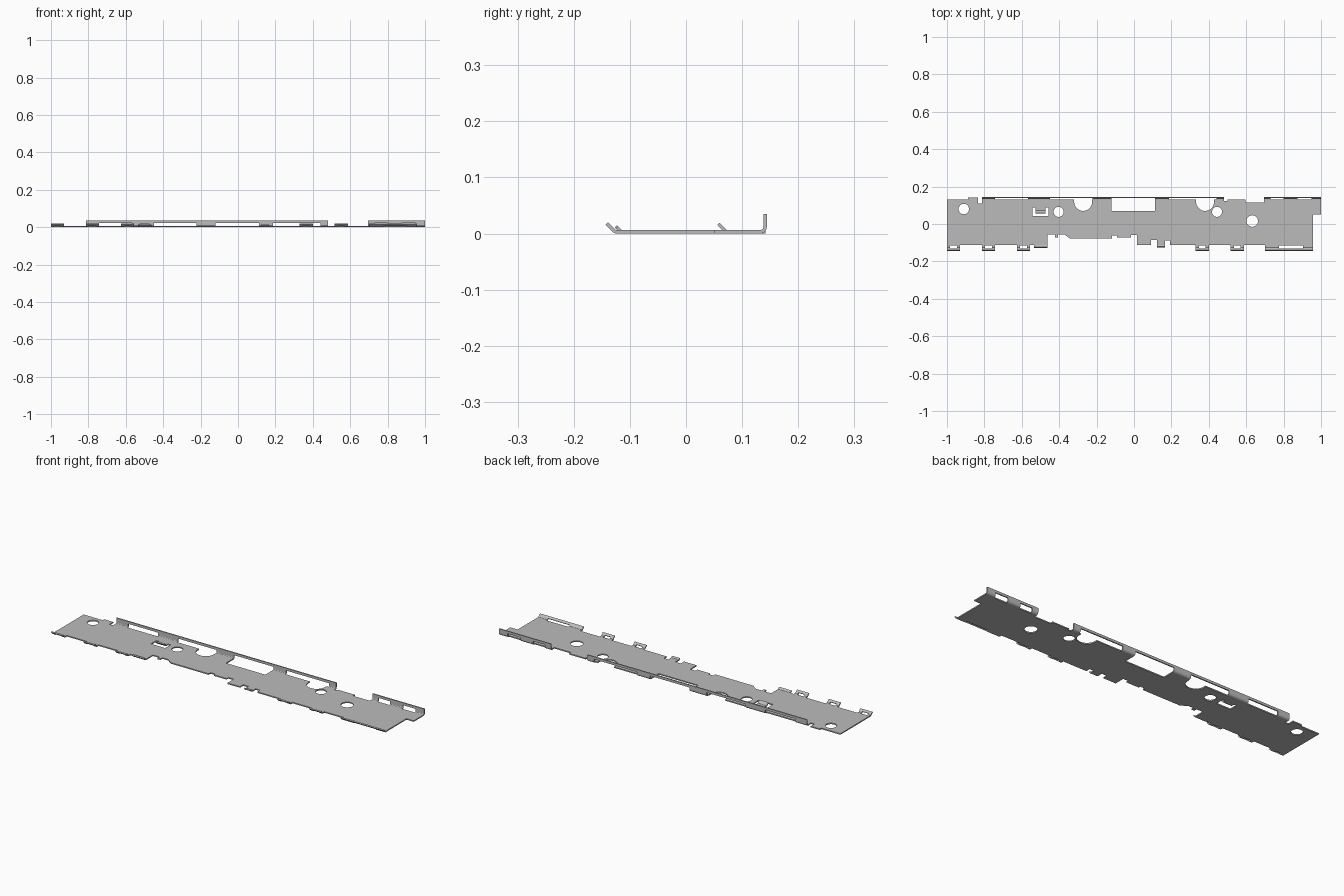
import bpy, bmesh, math
from mathutils import Vector

THICK = 0.006
EDGE, LIP = -0.112, -0.147      # front edge and lip tip in the flat pattern
BACK, FLANGE = 0.13, 0.169      # back edge and flange tip in the flat pattern
SLOT_TOP = 0.156

cube = bpy.data.objects.get("Cube")
if cube:
    bpy.data.objects.remove(cube)

steel = bpy.data.materials.new("grey steel")
steel.use_nodes = True
steel.diffuse_color = (0.5, 0.5, 0.5, 1)
steel.node_tree.nodes["Principled BSDF"].inputs["Base Color"].default_value = (0.5, 0.5, 0.5, 1)


def stepped(start, steps):
    """Edge made of level runs; each step is (end x, y, optional slanted gap)."""
    points, x = [], start
    for end, y, *gap in steps:
        points += [(x, y), (end, y)]
        x = end + (gap[0] if gap else 0)
    return points


def rect(x0, x1, y0, y1):
    return [(x0, y0), (x1, y0), (x1, y1), (x0, y1)]


def arc(cx, cy, r, start, end, n):
    return [(cx + r * math.cos(start + (end - start) * i / n),
             cy + r * math.sin(start + (end - start) * i / n)) for i in range(n + 1)]


def circle(cx, cy, r):
    return arc(cx, cy, r, 0, 2 * math.pi, 32)[:-1]


def scooped_slot(x0, x1, cx, r):
    """Flange slot joined to a round scoop in the sheet."""
    scoop = arc(cx, 0.118, r, math.pi, 2 * math.pi, 16)
    return ([(x0, BACK), (cx - r, BACK)] + scoop +
            [(cx + r, BACK), (x1, BACK), (x1, SLOT_TOP), (x0, SLOT_TOP)])


# Flat pattern outline: front edge left to right, then back edge
front = stepped(-1, [
    (-0.93, LIP), (-0.813, EDGE), (-0.743, LIP), (-0.626, EDGE), (-0.556, LIP),
    (-0.535, EDGE), (-0.462, -0.129), (-0.422, -0.056), (-0.406, -0.073),
    (-0.372, -0.056, 0.03), (-0.118, -0.078), (-0.09, -0.062), (-0.016, -0.073),
    (0.016, -0.058), (0.09, EDGE), (0.122, -0.085), (0.166, -0.126),
    (0.192, -0.088), (0.33, EDGE), (0.4, LIP), (0.517, EDGE), (0.587, LIP),
    (0.7, EDGE), (0.957, LIP), (1, 0.05)])
back = stepped(-1, [
    (-0.888, BACK), (-0.834, 0.142), (-0.813, 0.11), (0.481, FLANGE),
    (0.5, 0.122), (0.597, BACK), (0.695, 0.115), (1, FLANGE)])
outline = front + back[::-1]

# Cutouts: round holes, flange slots, central window, lip slots
holes = [circle(-0.91, 0.08, 0.028), circle(-0.403, 0.065, 0.027),
         circle(0.444, 0.065, 0.027), circle(0.632, 0.016, 0.031),
         scooped_slot(-0.45, -0.222, -0.272, 0.048),
         scooped_slot(0.187, 0.44, 0.38, 0.048),
         rect(-0.12, 0.112, 0.07, SLOT_TOP)]
holes += [rect(a, b, BACK, SLOT_TOP) for a, b in
          [(-0.743, -0.567), (0.73, 0.8), (0.875, 0.95)]]
holes += [rect(c - w, c + w, -0.134, -0.116) for c, w in
          [(-0.965, 0.018), (-0.778, 0.018), (-0.591, 0.018),
           (0.365, 0.018), (0.552, 0.018), (0.84, 0.064)]]
# Opening that leaves a small tongue
holes.append([(-0.542, 0.042), (-0.458, 0.042), (-0.458, 0.088), (-0.474, 0.088),
              (-0.474, 0.052), (-0.526, 0.052), (-0.526, 0.088), (-0.542, 0.088)])

# Fill the pattern as a flat extruded sheet
curve = bpy.data.curves.new("sheet_pattern", "CURVE")
curve.dimensions = "2D"
curve.fill_mode = "BOTH"
curve.extrude = THICK / 2
for loop in [outline] + holes:
    spline = curve.splines.new("POLY")
    spline.points.add(len(loop) - 1)
    for p, (x, y) in zip(spline.points, loop):
        p.co = (x, y, 0, 1)
    spline.use_cyclic_u = True
pattern = bpy.data.objects.new("sheet_pattern", curve)
bpy.context.collection.objects.link(pattern)
bpy.context.view_layer.update()
mesh = bpy.data.meshes.new_from_object(
    pattern.evaluated_get(bpy.context.evaluated_depsgraph_get()))
bpy.data.objects.remove(pattern)

bm = bmesh.new()
bm.from_mesh(mesh)
bmesh.ops.remove_doubles(bm, verts=bm.verts, dist=0.0001)
for v in bm.verts:
    v.co.z += THICK / 2

# Bends: (x range, y limit, fold line y, side, inner radius, angle)
RIGHT, HALF = math.pi / 2, math.pi / 4
bends = [
    (-0.82, 1.1, 1, 0.132, 1, 0.006, RIGHT),           # back flange
    (-0.536, -0.461, -1, -0.113, -1, 0.002, HALF),     # front left tab
    (0.121, 0.167, -1, -0.113, -1, 0.002, HALF),       # front middle tab
    (-0.527, -0.473, 0.045, 0.074, -1, 0.002, HALF),   # inner tongue
    (-1.1, 1.1, -1, -0.124, -1, 0.003, HALF)]          # front lips


def in_bend(co, bend):
    x0, x1, limit, fold, side, _, _ = bend
    return x0 < co.x < x1 and side * (co.y - fold) > 1e-6 and side * (limit - co.y) > 0


for *_, fold, side, inner, angle in bends:
    steps = 5 if angle == RIGHT else 3
    length = (inner + THICK / 2) * angle
    for i in range(steps + 1):
        bmesh.ops.bisect_plane(bm, geom=bm.verts[:] + bm.edges[:] + bm.faces[:], dist=1e-6,
                               plane_co=(0, fold + side * length * i / steps, 0),
                               plane_no=(0, 1, 0))
for v in bm.verts:
    bend = next((b for b in bends if in_bend(v.co, b)), None)
    if bend:
        *_, fold, side, inner, angle = bend
        middle, centre = inner + THICK / 2, inner + THICK
        s = side * (v.co.y - fold)
        a = min(s / middle, angle)
        rest = s - a * middle
        radius = centre - v.co.z
        v.co = Vector((v.co.x,
                       fold + side * (radius * math.sin(a) + rest * math.cos(a)),
                       centre - radius * math.cos(a) + rest * math.sin(a)))

bmesh.ops.recalc_face_normals(bm, faces=bm.faces)
bm.to_mesh(mesh)
bm.free()
mesh.name = "sheet_metal_bracket"
mesh.materials.clear()
mesh.materials.append(steel)
for poly in mesh.polygons:
    poly.use_smooth = False
    poly.material_index = 0
bracket = bpy.data.objects.new("sheet_metal_bracket", mesh)
bpy.context.collection.objects.link(bracket)
